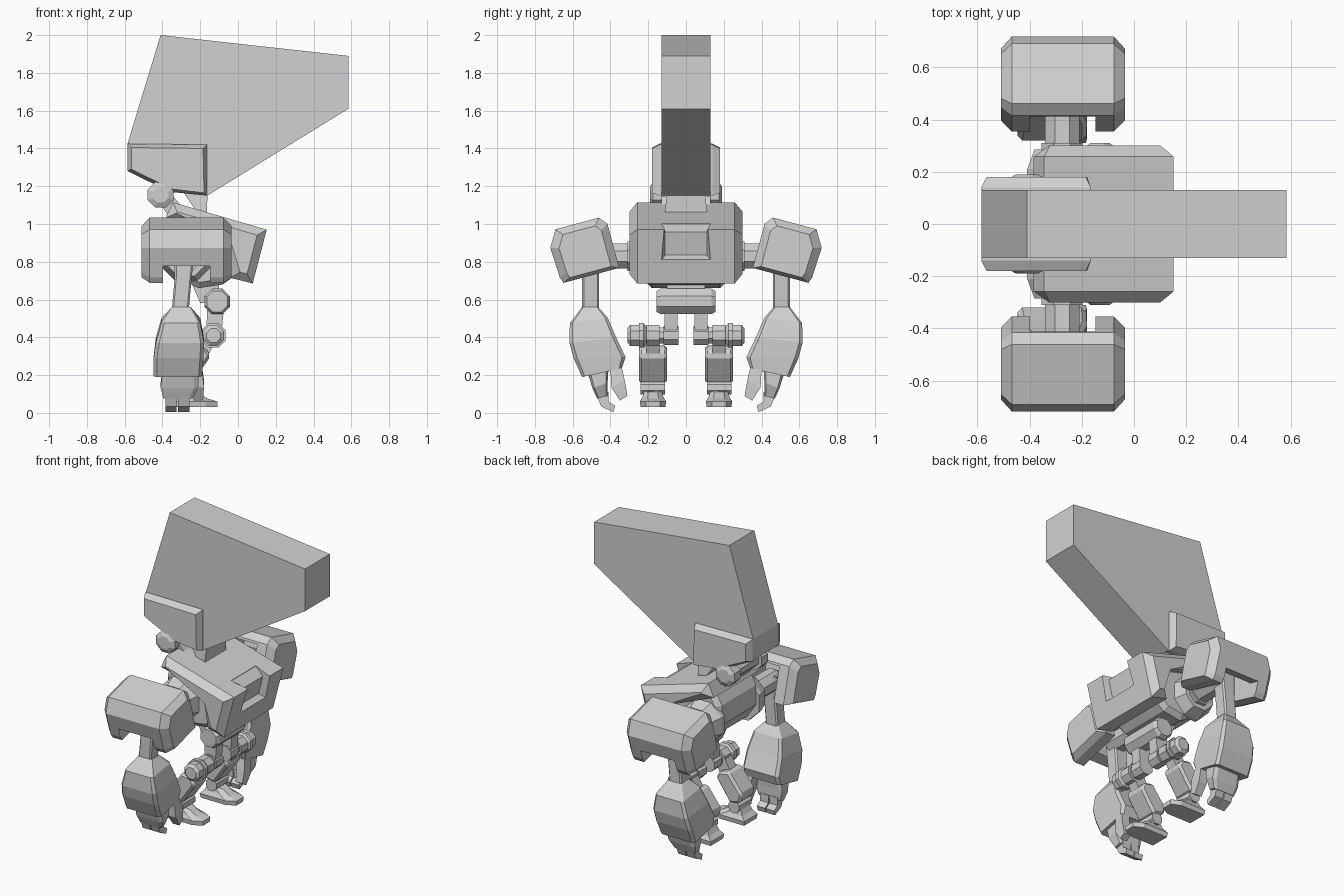
import bpy, bmesh, math
from mathutils import Matrix

if "Cube" in bpy.data.objects:
    bpy.data.objects.remove(bpy.data.objects["Cube"])

grey = bpy.data.materials.new("plain_grey")
grey.diffuse_color = (0.64, 0.64, 0.64, 1)
grey.use_nodes = True
grey.node_tree.nodes["Principled BSDF"].inputs["Base Color"].default_value = grey.diffuse_color


def finish(name, bm, mirror=False):
    """Turn a bmesh into a flat-shaded object, optionally mirrored across y."""
    bmesh.ops.recalc_face_normals(bm, faces=bm.faces)
    me = bpy.data.meshes.new(name)
    bm.to_mesh(me)
    bm.free()
    me.materials.append(grey)
    ob = bpy.data.objects.new(name, me)
    bpy.context.collection.objects.link(ob)
    if mirror:
        m = ob.modifiers.new("mirror", 'MIRROR')
        m.use_axis = (False, True, False)
        m.use_mirror_merge = False
    return ob


def loft(name, rings, mirror=False, bevel=0, caps_only=False, matrix=None):
    """Skin a list of equal-length point rings, cap both ends, bevel if asked."""
    bm = bmesh.new()
    rows = [[bm.verts.new(p) for p in r] for r in rings]
    n = len(rows[0])
    for a, b in zip(rows, rows[1:]):
        for i in range(n):
            bm.faces.new((a[i], a[(i + 1) % n], b[(i + 1) % n], b[i]))
    caps = [bm.faces.new(rows[0]), bm.faces.new(rows[-1])]
    if bevel:
        edges = [e for f in caps for e in f.edges] if caps_only else list(bm.edges)
        bmesh.ops.bevel(bm, geom=edges, offset=bevel, segments=1,
                        affect='EDGES', profile=0.5, clamp_overlap=True)
    if matrix:
        bm.transform(matrix)
    return finish(name, bm, mirror)


def prism(name, pts, y0, y1, mirror=False, bevel=0, caps_only=False):
    """Extrude an xz outline along y."""
    return loft(name, [[(x, y, z) for x, z in pts] for y in (y0, y1)], mirror, bevel, caps_only)


def axle(name, x, z, steps, mirror=False, sides=8):
    """Stepped faceted cylinder along y; steps are (y, radius)."""
    off = math.pi / sides
    rings = [[(x + r * math.cos(off + i * 2 * math.pi / sides), y,
               z + r * math.sin(off + i * 2 * math.pi / sides)) for i in range(sides)]
             for y, r in steps]
    return loft(name, rings, mirror)


def limb(name, sections, c=0.2, mirror=True):
    """Limb from sections (outer y, outer z, inner y, inner z, x0, x1) with cut corners."""
    loop = [(c, 0), (1 - c, 0), (1, c), (1, 1 - c), (1 - c, 1), (c, 1), (0, 1 - c), (0, c)]
    if c == 0:
        loop = [(0, 0), (1, 0), (1, 1), (0, 1)]
    rings = [[(x0 + (x1 - x0) * v, yo + (yi - yo) * u, zo + (zi - zo) * u) for u, v in loop]
             for yo, zo, yi, zi, x0, x1 in sections]
    return loft(name, rings, mirror)


def cut(ob, cutter):
    """Subtract a hidden cutter, ahead of any mirror."""
    cutter.hide_render = True
    cutter.display_type = 'WIRE'
    m = ob.modifiers.new("cut", 'BOOLEAN')
    m.operation, m.object, m.solver = 'DIFFERENCE', cutter, 'EXACT'
    ob.modifiers.move(len(ob.modifiers) - 1, 0)


# Tall fin-shaped head
prism("head_fin", [(-.41, 2), (.584, 1.89), (.584, 1.61), (-.16, 1.152), (-.35, 1.17),
                   (-.585, 1.285), (-.585, 1.425)], -.13, .13)
# Cheek plates with sloped rims
outer = [(-.585, 1.425), (-.165, 1.42), (-.165, 1.15), (-.36, 1.17), (-.585, 1.28)]
inner = [(-.565, 1.405), (-.185, 1.40), (-.18, 1.165), (-.35, 1.185), (-.565, 1.29)]
loft("cheek_plate", [[(x, .12, z) for x, z in outer], [(x, .14, z) for x, z in outer],
                     [(x, .18, z) for x, z in inner]], True)

# Neck and the rear hinge
loft("neck", [[(x0, -w, z), (x1, -w, z), (x1, w, z), (x0, w, z)]
              for x0, x1, w, z in ((-.24, -.165, .11, 1.04), (-.23, -.165, .11, 1.08),
                                   (-.29, -.16, .10, 1.17))])
axle("rear_hinge", -.41, 1.155, [(-.19, .045), (-.175, .074), (-.11, .074), (-.11, .05),
                                 (.11, .05), (.11, .074), (.175, .074), (.19, .045)])
prism("hinge_arm", [(-.43, 1.13), (-.38, 1.19), (-.27, 1.06), (-.33, .99)], .05, .13, True)

# Chest: a sloping top slab and front wall, with a shallow notch in the front edge
chest = prism("chest", [(.152, .97), (.078, .685), (-.04, .715), (.015, .93),
                        (-.385, 1.03), (-.345, 1.115)], -.30, .30, bevel=.042, caps_only=True)
notch = loft("chest_notch_cutter",
             [[(x, y * w, z) for x, z, w in ((.035, 1.04, .13), (.3, 1.05, .13),
                                            (.3, .80, .13), (.112, .81, .13), (.075, .835, .11),
                                            (.105, .957, .11), (.04, 1.0, .13))]
              for y in (-1, 1)])
cut(chest, notch)

# Torso core, waist, shoulder collars and axle
prism("torso_core", [(-.34, 1.04), (-.39, .95), (-.39, .82), (-.32, .72), (-.21, .66),
                     (-.08, .68), (.0, .74), (.04, .94)], -.21, .21, bevel=.03, caps_only=True)
prism("waist", [(-.26, .72), (-.20, .58), (-.10, .60), (-.10, .72)], -.10, .10)
axle("shoulder_axle", -.275, .83, [(.18, .145), (.21, .145), (.285, .115), (.285, .085),
                                   (.31, .085), (.31, .072), (.52, .072)], True)

# Shoulder armour, tilted outward, hollow below and toward the body
tilt = Matrix.Translation((-.2725, .54, .865)) @ Matrix.Rotation(math.radians(-15), 4, 'X')
section = [(-.155, -.1425), (-.155, .1), (-.12, .1425), (.118, .1425),
           (.17, .055), (.162, -.11), (.15, -.1425)]
armour = loft("shoulder_armour",
              [[(x, y * k, z * (k if z > 0 else 1 - (1 - k) * .5)) for y, z in section]
               for x, k in ((-.2375, .74), (-.195, 1), (.195, 1), (.2375, .74))], True,
              matrix=tilt)
hollow = [(.3, -.3), (.3, -.045), (.09, -.045), (.09, .085), (-.3, .085), (-.3, -.3)]
cut(armour, loft("shoulder_opening_cutter",
                 [[(x, y, z) for y, z in hollow] for x in (-.125, .125)], matrix=tilt))

# Arms
limb("upper_arm", [(.55, .88, .46, .88, -.335, -.225), (.55, .72, .46, .72, -.335, -.245),
                   (.55, .55, .46, .55, -.35, -.26)], .1)
limb("forearm", [(.55, .56, .465, .56, -.35, -.25), (.615, .475, .415, .505, -.405, -.20),
                 (.617, .37, .37, .40, -.435, -.18), (.595, .29, .32, .295, -.447, -.183),
                 (.55, .19, .34, .235, -.447, -.19)], .07)

# Hands with two finger groups and a thumb
limb("palm", [(.52, .21, .41, .24, -.40, -.21), (.495, .13, .415, .16, -.41, -.21),
              (.47, .075, .415, .09, -.395, -.24)], .12)
for i, x in enumerate((-.385, -.318)):
    limb(f"finger_{i + 1}", [(.475, .10, .41, .11, x, x + .06), (.45, .035, .41, .06, x, x + .06),
                             (.385, .004, .375, .037, x, x + .06)], 0)
limb("thumb", [(.40, .23, .34, .24, -.25, -.19), (.395, .135, .325, .175, -.24, -.18),
               (.35, .065, .31, .09, -.235, -.185)], 0)

# Pelvis and hip links
axle("pelvis", -.11, .59, [(-.155, .04), (-.155, .06), (-.135, .073), (.135, .073),
                           (.155, .06), (.155, .04)])
prism("hip_link", [(-.16, .60), (-.07, .60), (-.09, .40), (-.17, .40)], .045, .115, True)

# Knees
axle("knee", -.13, .41, [(.04, .055), (.12, .055), (.12, .045), (.14, .045), (.14, .06),
                         (.21, .06), (.21, .052), (.225, .07), (.25, .07), (.25, .06),
                         (.295, .06), (.31, .04)], True)

# Shins, ankles and feet
prism("shin_link", [(-.19, .42), (-.11, .40), (-.17, .28), (-.25, .30)], .14, .21, True)
prism("shin", [(-.24, .36), (-.17, .345), (-.145, .30), (-.245, .155), (-.32, .17),
               (-.34, .23)], .10, .25, True, .015)
axle("ankle", -.275, .135, [(.11, .03), (.11, .042), (.24, .042), (.24, .03)], True)
loft("foot", [[(x0, .175 - w, z), (x1 - .06, .175 - w, z), (x1, .175 - w * .55, z - d),
               (x1, .175 + w * .55, z - d), (x1 - .06, .175 + w, z), (x0, .175 + w, z)]
              for x0, x1, w, z, d in ((-.35, -.11, .065, .03, 0), (-.355, -.108, .07, .06, 0),
                                      (-.33, -.16, .055, .085, .01),
                                      (-.31, -.21, .045, .125, .02))], True)
